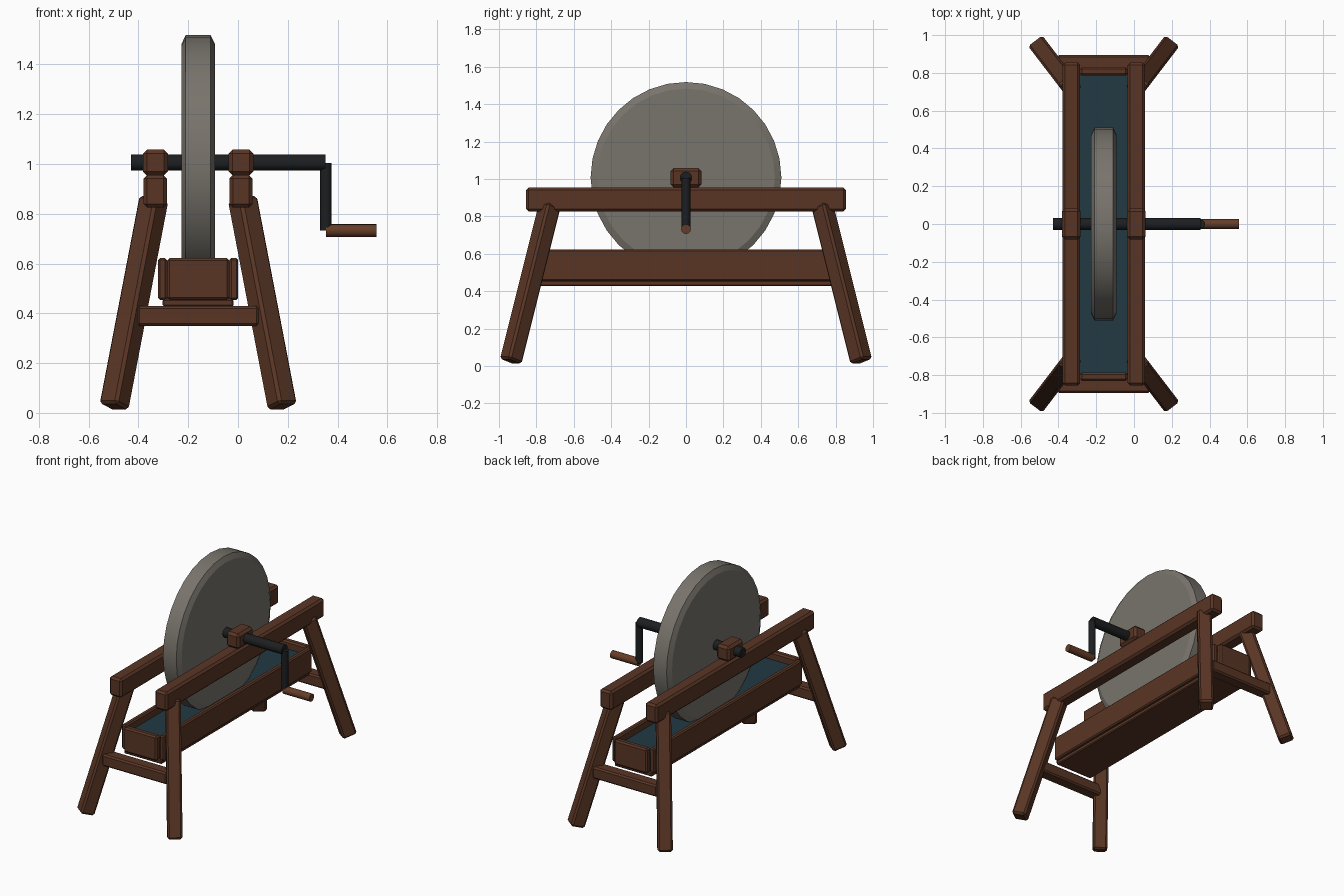
import bpy, bmesh, math
from mathutils import Vector, Matrix

cube = bpy.data.objects.get("Cube")
if cube:
    bpy.data.objects.remove(cube, do_unlink=True)

MID = -0.16  # x of the frame's centre plane


def material(name, r, g, b):
    m = bpy.data.materials.new(name)
    m.use_nodes = True
    m.diffuse_color = (r, g, b, 1)
    bsdf = next(n for n in m.node_tree.nodes if n.type == 'BSDF_PRINCIPLED')
    bsdf.inputs["Base Color"].default_value = (r, g, b, 1)
    return m


wood = material("dark_wood", 0.1, 0.036, 0.018)
handle_wood = material("handle_wood", 0.13, 0.046, 0.02)
stone = material("grey_stone", 0.19, 0.175, 0.15)
iron = material("black_iron", 0.012, 0.013, 0.014)
water_blue = material("dark_water", 0.016, 0.042, 0.056)


def finish(name, bm, mat, smooth=None):
    bmesh.ops.recalc_face_normals(bm, faces=bm.faces)
    mesh = bpy.data.meshes.new(name)
    bm.to_mesh(mesh)
    bm.free()
    mesh.materials.append(mat)
    ob = bpy.data.objects.new(name, mesh)
    bpy.context.collection.objects.link(ob)
    if smooth:
        bpy.ops.object.select_all(action='DESELECT')
        ob.select_set(True)
        bpy.context.view_layer.objects.active = ob
        bpy.ops.object.shade_smooth_by_angle(angle=math.radians(smooth))
    return ob


def box(name, centre, size, mat=wood, bevel=0.012, rotation=None):
    bm = bmesh.new()
    bmesh.ops.create_cube(bm, size=1)
    bmesh.ops.scale(bm, vec=size, verts=bm.verts)
    if bevel:
        bmesh.ops.bevel(bm, geom=bm.edges[:], offset=bevel, segments=1,
                        affect='EDGES', profile=0.5)
    if rotation:
        bmesh.ops.transform(bm, matrix=rotation.to_matrix().to_4x4(), verts=bm.verts)
    bmesh.ops.translate(bm, vec=centre, verts=bm.verts)
    return finish(name, bm, mat)


def rod(name, start, end, radius, mat, sides=16):
    a, b = Vector(start), Vector(end)
    bm = bmesh.new()
    turn = (b - a).to_track_quat('Z', 'Y').to_matrix().to_4x4()
    bmesh.ops.create_cone(bm, cap_ends=True, segments=sides, radius1=radius,
                          radius2=radius, depth=(b - a).length,
                          matrix=Matrix.Translation((a + b) / 2) @ turn)
    return finish(name, bm, mat, 35)


# Rails, bearing blocks, trough sides and splayed legs, mirrored left and right
for side, sx in (("left", 1), ("right", -1)):
    rail_x = MID + sx * 0.172
    box(side + "_rail", (rail_x, 0, 0.89), (0.094, 1.71, 0.13), bevel=0.014)
    box(side + "_bearing_block", (rail_x, 0, 1.006), (0.1, 0.165, 0.104), bevel=0.016)
    box(side + "_trough_board", (MID + sx * 0.143, 0, 0.538), (0.036, 1.6, 0.168), bevel=0.008)
    for end, sy in (("front", -1), ("back", 1)):
        foot = Vector((MID + sx * 0.338, sy * 0.937, 0.025))
        top = Vector((MID + sx * 0.178, sy * 0.728, 0.86))
        axis = top - foot
        box(f"{end}_{side}_leg", (foot + top) / 2, (0.094, 0.094, axis.length),
            bevel=0.012, rotation=axis.to_track_quat('Z', 'Y'))

# Stretchers and trough ends
for end, sy in (("front", -1), ("back", 1)):
    box(end + "_stretcher", (MID, sy * 0.852, 0.39), (0.49, 0.085, 0.08), bevel=0.01)
    box(end + "_trough_end", (MID, sy * 0.808, 0.538), (0.25, 0.045, 0.168), bevel=0.01)

# Trough floor and water
box("trough_floor", (MID, 0, 0.442), (0.285, 1.6, 0.03), bevel=0.006)
box("water", (MID, 0, 0.51), (0.262, 1.585, 0.12), water_blue, bevel=0)

# Grinding wheel, turned from a chamfered profile
bm = bmesh.new()
profile = [(-0.067, 0), (-0.067, 0.475), (-0.05, 0.51),
           (0.05, 0.51), (0.067, 0.475), (0.067, 0)]
verts = [bm.verts.new((MID + x, 0, r)) for x, r in profile]
edges = [bm.edges.new(pair) for pair in zip(verts, verts[1:])]
bmesh.ops.spin(bm, geom=verts + edges, cent=(MID, 0, 0), axis=(1, 0, 0),
               angle=math.tau, steps=32)
bmesh.ops.remove_doubles(bm, verts=bm.verts, dist=0.0005)
bmesh.ops.translate(bm, vec=(0, 0, 1.008), verts=bm.verts)
finish("grinding_wheel", bm, stone, 20)

# Axle and crank
rod("axle", (-0.43, 0, 1.006), (0.352, 0, 1.006), 0.033, iron)
rod("crank_arm", (0.353, 0, 1.004), (0.353, 0, 0.732), 0.023, iron)
rod("crank_handle", (0.353, 0, 0.732), (0.557, 0, 0.732), 0.026, handle_wood)
